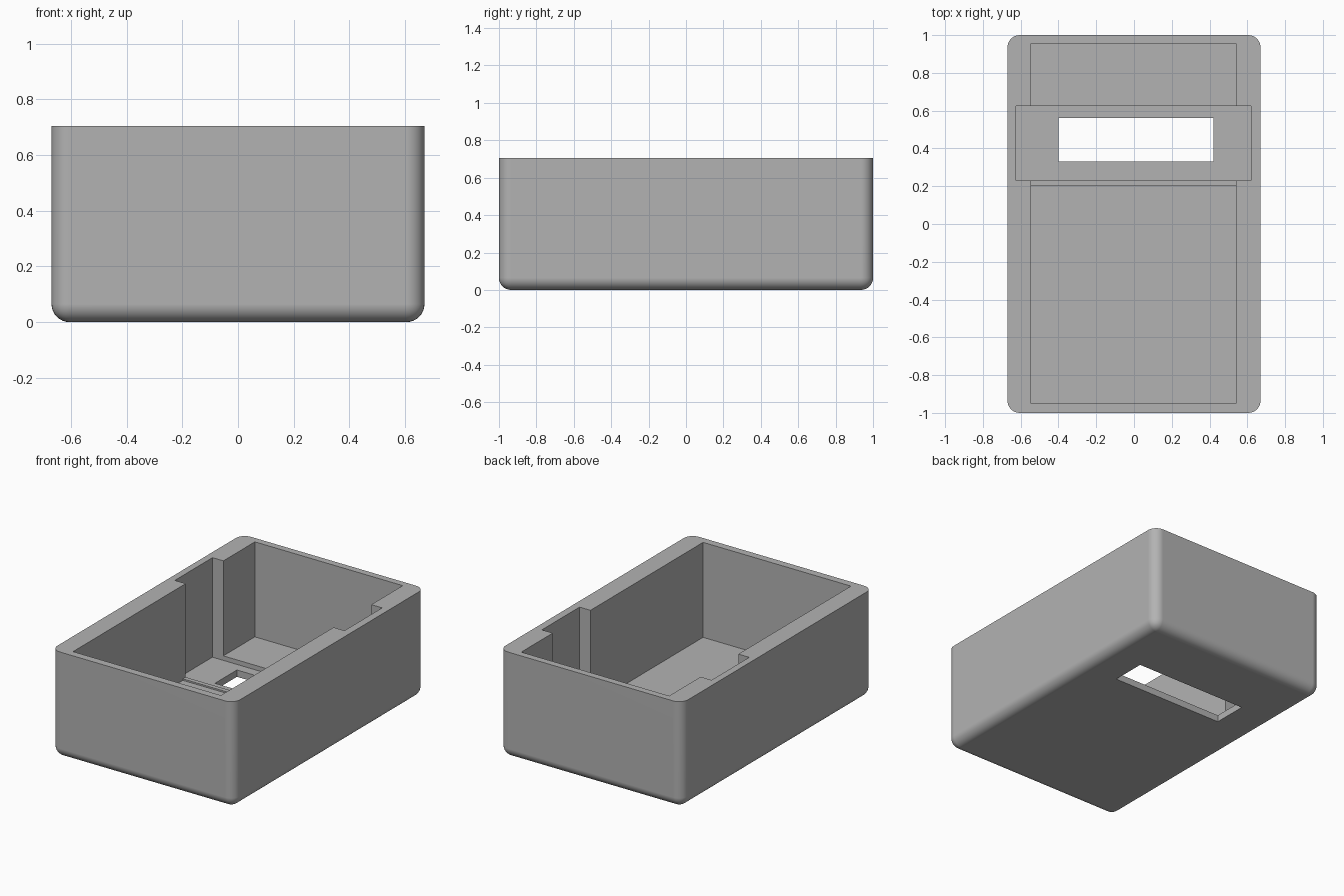
import bpy
import bmesh

default_cube = bpy.data.objects.get("Cube")
if default_cube:
    bpy.data.objects.remove(default_cube, do_unlink=True)

HEIGHT = 0.705
ABOVE = 0.9      # top of the cutters, clear of the rim

grey = bpy.data.materials.new("plain grey")
grey.use_nodes = True
colour = (0.45, 0.45, 0.45, 1)
grey.diffuse_color = colour
grey.node_tree.nodes["Principled BSDF"].inputs["Base Color"].default_value = colour


def add_box(name, x, y, z, radius=0):
    """Box spanning the given ranges; a radius rounds all but the top edges."""
    bm = bmesh.new()
    bmesh.ops.create_cube(bm, size=1)
    for v in bm.verts:
        v.co = [r[0] if c < 0 else r[1] for c, r in zip(v.co, (x, y, z))]
    if radius:
        edges = [e for e in bm.edges if min(v.co.z for v in e.verts) < z[1] - 0.01]
        bmesh.ops.bevel(bm, geom=edges, offset=radius, segments=8,
                        profile=0.5, affect='EDGES', clamp_overlap=True)
    mesh = bpy.data.meshes.new(name)
    bm.to_mesh(mesh)
    bm.free()
    mesh.materials.append(grey)
    obj = bpy.data.objects.new(name, mesh)
    bpy.context.collection.objects.link(obj)
    return obj


def cut(target, cutter):
    """Subtract the cutter from the target, then remove the cutter."""
    mod = target.modifiers.new("cut", 'BOOLEAN')
    mod.operation = 'DIFFERENCE'
    mod.solver = 'EXACT'
    mod.object = cutter
    bpy.context.view_layer.objects.active = target
    bpy.ops.object.modifier_apply(modifier=mod.name)
    bpy.data.objects.remove(cutter, do_unlink=True)


# Open tray with rounded corners and a rounded underside
tray = add_box("open_tray", (-0.67, 0.67), (-1, 1), (0, HEIGHT), radius=0.065)

# Main compartments, the low rib between them, the wider slot and its window
inside = (-0.545, 0.54)
cut(tray, add_box("front_pocket", inside, (-0.95, 0.20), (0.075, ABOVE)))
cut(tray, add_box("rib_gap", inside, (0.10, 0.40), (0.085, ABOVE)))
cut(tray, add_box("back_pocket", inside, (0.40, 0.955), (0.075, ABOVE)))
cut(tray, add_box("panel_slot", (-0.625, 0.62), (0.23, 0.625), (0.045, ABOVE)))
cut(tray, add_box("window_opening", (-0.40, 0.42), (0.33, 0.56), (-0.1, 0.2)))

# Smooth rounded edges, crisp flat faces
bpy.ops.object.select_all(action='DESELECT')
tray.select_set(True)
bpy.context.view_layer.objects.active = tray
bpy.ops.object.shade_smooth_by_angle(angle=0.52)
weighted = tray.modifiers.new("even_shading", 'WEIGHTED_NORMAL')
weighted.keep_sharp = True
